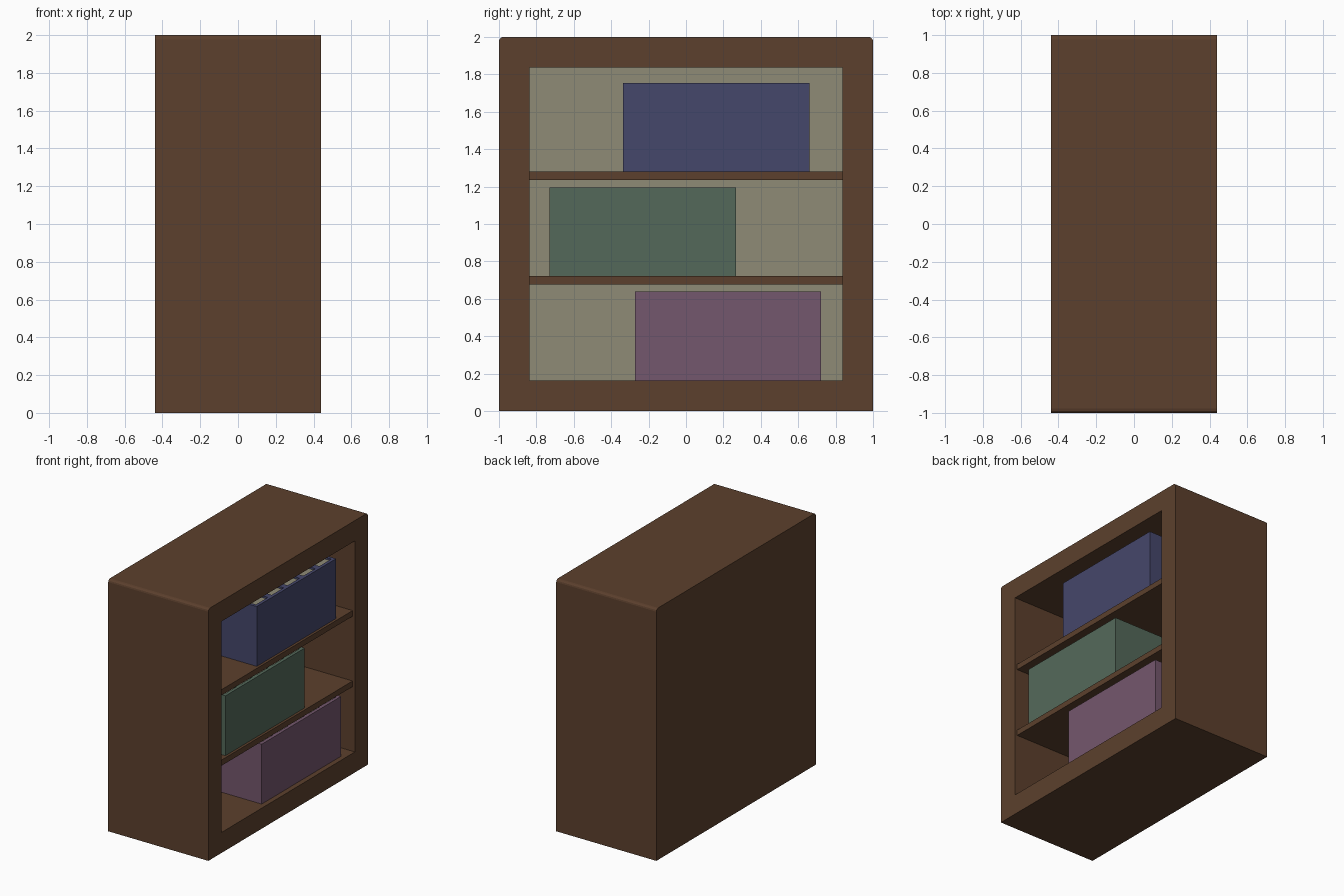
import bpy, bmesh
from mathutils import Vector

if "Cube" in bpy.data.objects:
    bpy.data.objects.remove(bpy.data.objects["Cube"])


def material(name, rgb):
    m = bpy.data.materials.new(name)
    m.diffuse_color = (*rgb, 1)
    m.use_nodes = True
    m.node_tree.nodes["Principled BSDF"].inputs["Base Color"].default_value = m.diffuse_color
    return m


WOOD = material("wood", (0.107, 0.051, 0.026))
CREAM = material("cream", (0.275, 0.258, 0.18))
BLUE = material("blue", (0.06, 0.063, 0.147))
GREEN = material("green", (0.088, 0.141, 0.102))
PURPLE = material("purple", (0.175, 0.095, 0.153))


def finish(name, bm, mat):
    bmesh.ops.recalc_face_normals(bm, faces=bm.faces)
    me = bpy.data.meshes.new(name)
    bm.to_mesh(me)
    bm.free()
    ob = bpy.data.objects.new(name, me)
    bpy.context.collection.objects.link(ob)
    me.materials.append(mat)
    return ob


def box_bm(lo, hi):
    lo, hi = Vector(lo), Vector(hi)
    bm = bmesh.new()
    bmesh.ops.create_cube(bm, size=1)
    bmesh.ops.scale(bm, vec=hi - lo, verts=bm.verts)
    bmesh.ops.translate(bm, vec=(lo + hi) / 2, verts=bm.verts)
    return bm


def box(name, lo, hi, mat):
    return finish(name, box_bm(lo, hi), mat)


def book(name, y0, y1, z0, z1, mat):
    # U-shaped cover: spine faces the open side of the case
    xb, xf, t = -0.28, 0.40, 0.025
    pts = [(xb, y0), (xf, y0), (xf, y1), (xb, y1),
           (xb, y1 - t), (xf - t, y1 - t), (xf - t, y0 + t), (xb, y0 + t)]
    bm = bmesh.new()
    f = bm.faces.new([bm.verts.new((x, y, z0)) for x, y in pts])
    up = bmesh.ops.extrude_face_region(bm, geom=[f])["geom"]
    bmesh.ops.translate(bm, vec=(0, 0, z1 - z0),
                        verts=[v for v in up if isinstance(v, bmesh.types.BMVert)])
    # extrude_face_region keeps or drops the base face; make sure it is closed
    bmesh.ops.holes_fill(bm, edges=[e for e in bm.edges if e.is_boundary])
    finish(name + "_cover", bm, mat)
    # page block, slightly recessed
    box(name + "_pages", (xb + 0.02, y0 + t, z0 + 0.015),
        (xf - t, y1 - t, z1 - 0.015), CREAM)


# carcass: solid block with softened top edges, hollowed from +x
bm = box_bm((-0.44, -1, 0), (0.44, 1, 2))
top = [e for e in bm.edges
       if all(v.co.z > 1.9 for v in e.verts) and abs(e.verts[0].co.y - e.verts[1].co.y) < 0.01]
bmesh.ops.bevel(bm, geom=top, offset=0.022, segments=3, profile=0.5, affect='EDGES')
case = finish("bookcase_frame", bm, WOOD)
cutter = box("opening_cutter", (-0.38, -0.838, 0.163), (0.6, 0.838, 1.838), WOOD)
cutter.hide_render = True
mod = case.modifiers.new("opening", 'BOOLEAN')
mod.operation = 'DIFFERENCE'
mod.solver = 'EXACT'
mod.object = cutter
bpy.context.view_layer.objects.active = case
bpy.ops.object.modifier_apply(modifier=mod.name)
bpy.data.objects.remove(cutter)

# pale back panel inside the case
box("back_panel", (-0.39, -0.838, 0.163), (-0.36, 0.838, 1.838), CREAM)

# shelves
for i, z in enumerate((0.676, 1.235)):
    box(f"shelf_{i + 1}", (-0.37, -0.838, z), (0.42, 0.838, z + 0.045), WOOD)

# rows of five books: colour, first edge, shelf height
W, H = 0.199, 0.475
for row, mat, y, z in (("lower", PURPLE, -0.274, 0.163),
                       ("middle", GREEN, -0.729, 0.721),
                       ("upper", BLUE, -0.336, 1.280)):
    for i in range(5):
        book(f"{row}_book_{i + 1}", y + i * W, y + (i + 1) * W, z, z + H, mat)
